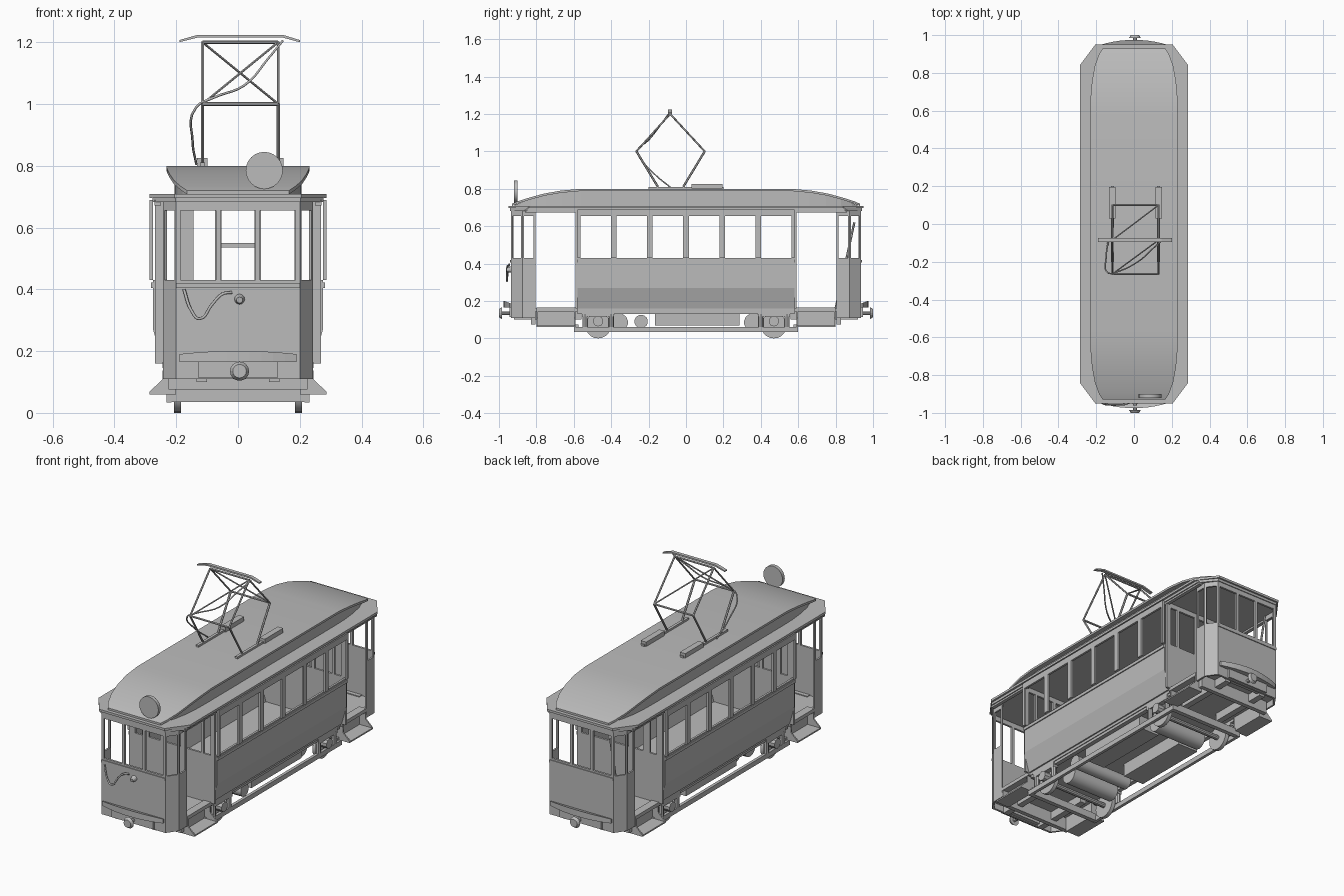
import bpy, bmesh, math
from mathutils import Vector

cube = bpy.data.objects.get("Cube")
if cube:
    bpy.data.objects.remove(cube)

grey = bpy.data.materials.new("plain grey")
grey.use_nodes = True
grey.diffuse_color = (0.5, 0.5, 0.5, 1)
grey.node_tree.nodes["Principled BSDF"].inputs["Base Color"].default_value = (0.5, 0.5, 0.5, 1)


def finish(name, bm, mirror=""):
    """Turn a bmesh into an object, optionally mirrored over X and/or Y."""
    bmesh.ops.recalc_face_normals(bm, faces=bm.faces)
    mesh = bpy.data.meshes.new(name)
    bm.to_mesh(mesh)
    bm.free()
    mesh.materials.append(grey)
    ob = bpy.data.objects.new(name, mesh)
    bpy.context.scene.collection.objects.link(ob)
    if mirror:
        mod = ob.modifiers.new("Mirror", 'MIRROR')
        mod.use_axis = ("X" in mirror, "Y" in mirror, False)
        mod.use_mirror_merge = False
    return ob


def add_prism(bm, points, offset):
    """Extrude a closed outline of 3D points along an offset."""
    face = bm.faces.new([bm.verts.new(p) for p in points])
    out = bmesh.ops.extrude_face_region(bm, geom=[face])
    verts = [v for v in out["geom"] if isinstance(v, bmesh.types.BMVert)]
    bmesh.ops.translate(bm, verts=verts, vec=offset)


def add_box(bm, x0, x1, y0, y1, z0, z1):
    add_prism(bm, [(x0, y0, z0), (x1, y0, z0), (x1, y1, z0), (x0, y1, z0)], (0, 0, z1 - z0))


def box(name, x, y, z, mirror=""):
    bm = bmesh.new()
    add_box(bm, *x, *y, *z)
    return finish(name, bm, mirror)


def prism(name, points, offset, mirror=""):
    bm = bmesh.new()
    add_prism(bm, points, offset)
    return finish(name, bm, mirror)


def cylinder(name, a, b, r, sides=16, mirror="", r2=None):
    bm = bmesh.new()
    a, b = Vector(a), Vector(b)
    bmesh.ops.create_cone(bm, cap_ends=True, segments=sides, radius1=r,
                          radius2=r if r2 is None else r2, depth=(b - a).length)
    bm.transform((b - a).to_track_quat('Z', 'Y').to_matrix().to_4x4())
    bmesh.ops.translate(bm, verts=bm.verts, vec=(a + b) / 2)
    return finish(name, bm, mirror)


def cable(name, points, r=0.004):
    curve = bpy.data.curves.new(name, 'CURVE')
    curve.dimensions = '3D'
    curve.bevel_depth = r
    curve.bevel_resolution = 1
    curve.resolution_u = 5
    spline = curve.splines.new('BEZIER')
    spline.bezier_points.add(len(points) - 1)
    for bp, p in zip(spline.bezier_points, points):
        bp.co = p
        bp.handle_left_type = bp.handle_right_type = 'AUTO'
    curve.materials.append(grey)
    ob = bpy.data.objects.new(name, curve)
    bpy.context.scene.collection.objects.link(ob)


SILL, HEAD, TOP, FLOOR = 0.43, 0.655, 0.69, 0.16


def wall(name, p, q, base, windows, mirror, t=0.012):
    """Wall between two plan points; windows are (start, end) fractions."""
    p, q = Vector((*p, 0)), Vector((*q, 0))
    side = (q - p).cross(Vector((0, 0, 1))).normalized() * t
    bm = bmesh.new()

    def slab(f0, f1, z0, z1):
        a, b = p.lerp(q, f0), p.lerp(q, f1)
        up = Vector((0, 0, z0))
        add_prism(bm, [a + up, b + up, b + side + up, a + side + up], (0, 0, z1 - z0))

    if base < SILL:
        slab(0, 1, base, SILL)
    slab(0, 1, HEAD, TOP)
    edges = [0] + [f for w in windows for f in w] + [1]
    for f0, f1 in zip(edges[::2], edges[1::2]):
        slab(f0, f1, SILL, HEAD)
    return finish(name, bm, mirror)


# Saloon sides with six windows each, tapered below
pitch = 1 / 6
wall("saloon_window_frame", (0.275, 0.58), (0.275, -0.58), SILL,
     [(i * pitch + 0.013, (i + 1) * pitch - 0.013) for i in range(6)], "X", -0.012)
prism("saloon_side_panel", [(0.275, -0.58, SILL), (0.275, -0.58, 0.27), (0.243, -0.58, FLOOR),
      (0.231, -0.58, FLOOR), (0.263, -0.58, 0.27), (0.263, -0.58, SILL)], (0, 1.16, 0), "X")
box("saloon_belt_rail", (0.274, 0.281), (-0.58, 0.58), (0.405, 0.422), "X")

# Bulkheads between saloon and platforms
wall("bulkhead", (-0.268, -0.58), (0.268, -0.58), FLOOR,
     [(0.07, 0.15), (0.23, 0.36), (0.4, 0.6), (0.64, 0.84), (0.87, 0.95)], "Y")
box("bulkhead_door_bar", (-0.06, 0.06), (-0.58, -0.57), (0.535, 0.55), "Y")

# Platform end walls
wall("end_wall", (-0.2, -0.935), (0.2, -0.935), 0.11,
     [(0.035, 0.32), (0.36, 0.64), (0.68, 0.965)], "Y", -0.012)
wall("corner_wall", (0.2, -0.935), (0.243, -0.875), 0.11, [(0.12, 0.88)], "XY", -0.01)
wall("platform_side_wall", (0.243, -0.875), (0.243, -0.805), 0.11, [(0.13, 0.85)], "XY", -0.01)
box("end_belt_rail", (-0.2, 0.2), (-0.94, -0.934), (0.405, 0.42), "Y")
box("door_header", (0.25, 0.27), (-0.86, -0.57), (0.672, 0.69), "XY")
cylinder("platform_pole", (-0.15, 0.8, FLOOR), (-0.155, 0.9, 0.62), 0.006, 6)


def octagon(w, l, cw, cl, z):
    """Plan outline with cut corners."""
    q = [(cw, -l), (w, -cl), (w, cl), (cw, l)]
    return [(x, y, z) for x, y in q + [(-x, y) for x, y in reversed(q)]]


# Floors and lower roof cornice
prism("floor", octagon(0.235, 0.925, 0.195, 0.865, 0.145), (0, 0, 0.015))
prism("roof_cornice_lower", octagon(0.276, 0.94, 0.202, 0.85, 0.682), (0, 0, 0.014))
prism("roof_cornice_upper", octagon(0.287, 0.95, 0.205, 0.84, 0.696), (0, 0, 0.013))


def roof_loft(name, stations, inset, drop, thick):
    """Loft a deck lengthwise; thick=None runs the skirt down to the cornice."""
    bm = bmesh.new()
    rings = []
    for y, w, z in stations:
        w, z1 = w - inset, z - drop
        z0 = 0.705 if thick is None else z1 - thick
        z1 = max(z1, z0 + 0.002)
        rings.append([bm.verts.new(p) for p in
                      [(-w, y, z0), (w, y, z0), (w, y, z1), (-w, y, z1)]])
    for a, b in zip(rings, rings[1:]):
        for i in range(4):
            j = (i + 1) % 4
            bm.faces.new([a[i], a[j], b[j], b[i]])
    bm.faces.new(rings[0])
    bm.faces.new(rings[-1])
    return finish(name, bm)


# Raised upper roof: ends narrow and curve down
half = [(0.93, 0.165, 0.72), (0.9, 0.185, 0.733), (0.84, 0.207, 0.752),
        (0.76, 0.222, 0.774), (0.67, 0.23, 0.79), (0.57, 0.232, 0.799)]
stations = [(-y, w, z) for y, w, z in half] + [(y, w, z) for y, w, z in reversed(half)]
roof_loft("upper_roof_deck", stations, 0, 0, 0.012)
roof_loft("upper_roof_wall", [(y * 0.985, w, z) for y, w, z in stations], 0.027, 0.008, None)

# Headlamp disc on the roof
cylinder("roof_lamp", (0.085, -0.92, 0.785), (0.085, -0.9, 0.785), 0.06, 24)
box("roof_lamp_stem", (0.075, 0.095), (-0.915, -0.905), (0.705, 0.74))

# Pantograph
LEFT, RIGHT = -0.115, 0.13
for x in (LEFT, RIGHT):
    box("pantograph_base", (x - 0.008, x + 0.008), (-0.2, 0.2), (0.799, 0.81))
    box("pantograph_spring_box", (x - 0.017, x + 0.017), (0.03, 0.195), (0.8, 0.825))
    for foot, knee in ((-0.15, -0.265), (-0.015, 0.1)):
        cylinder("pantograph_lower_arm", (x, foot, 0.81), (x, knee, 1.0), 0.006, 6)
        cylinder("pantograph_upper_arm", (x, knee, 1.0), (x, -0.085, 1.2), 0.005, 6)
for knee, flip in ((-0.265, 1), (0.1, -1)):
    a, b = (LEFT, RIGHT)[::flip]
    cylinder("pantograph_knee_bar", (LEFT, knee, 1.0), (RIGHT, knee, 1.0), 0.006, 6)
    cylinder("pantograph_brace", (a, knee, 1.0), (b, -0.085, 1.2), 0.004, 6)
cylinder("pantograph_top_bar", (LEFT, -0.085, 1.2), (RIGHT, -0.085, 1.2), 0.006, 6)
prism("pantograph_shoe", [(-0.19, -0.095, 1.2), (-0.13, -0.095, 1.215), (0.145, -0.095, 1.215),
      (0.2, -0.095, 1.2), (0.2, -0.095, 1.207), (0.145, -0.095, 1.224),
      (-0.13, -0.095, 1.224), (-0.19, -0.095, 1.207)], (0, 0.02, 0))
cable("pantograph_cable", [(-0.135, -0.08, 0.805), (-0.147, -0.17, 0.88), (-0.135, -0.26, 0.99),
      (-0.08, -0.25, 1.02), (0.02, -0.2, 1.06), (0.1, -0.13, 1.15), (0.145, -0.09, 1.205)])

# Front socket, cable, bumpers and couplers
cylinder("front_socket", (0.005, -0.935, 0.368), (0.005, -0.96, 0.365), 0.017, 12, r2=0.01)
cable("front_cable", [(-0.175, -0.945, 0.4), (-0.15, -0.955, 0.33), (-0.125, -0.957, 0.305),
      (-0.085, -0.957, 0.35), (-0.05, -0.955, 0.385), (-0.02, -0.945, 0.39)], 0.005)
arc = [(0.19 * f / 5, -0.945 - 0.03 * (1 - (f / 5) ** 2), 0.165) for f in range(-5, 6)]
bm = bmesh.new()
add_prism(bm, [(0.19, -0.93, 0.165)] + arc[::-1] + [(-0.19, -0.93, 0.165)], (0, 0, 0.02))
for v in bm.verts:
    if v.co.z > 0.17:
        v.co.z += (-0.93 - v.co.y) * 0.35
finish("bumper", bm, "Y")
box("coupler_block", (-0.13, 0.13), (-0.945, -0.9), (0.115, 0.165), "Y")
cylinder("coupler_rod", (0.005, -0.93, 0.135), (0.005, -0.99, 0.135), 0.01, 8, "Y")
cylinder("coupler_disc", (0.005, -0.985, 0.135), (0.005, -1.0, 0.135), 0.031, 16, "Y", 0.022)

# Entrance steps
box("step_tread", (0.2, 0.287), (-0.8, -0.59), (0.06, 0.068), "XY")
box("step_riser", (0.2, 0.208), (-0.8, -0.59), (0.06, 0.15), "XY")
box("step_sill", (0.2, 0.245), (-0.8, -0.58), (0.145, 0.165), "XY")
for y in (-0.8, -0.598):
    prism("step_cheek", [(0.2, y, 0.15), (0.243, y, 0.15), (0.245, y, 0.108),
          (0.287, y, 0.068), (0.287, y, 0.06), (0.2, y, 0.06)], (0, 0.008, 0), "XY")

# Running gear: wheels, axles, side beams, springs
for y in (-0.47, 0.47):
    cylinder("wheel", (0.185, y, 0.068), (0.207, y, 0.068), 0.068, 20, "X")
    cylinder("axle", (-0.19, y, 0.068), (0.19, y, 0.068), 0.014, 10)
    cylinder("axle_box", (0.2, y, 0.092), (0.245, y, 0.092), 0.028, 10, "X")
    box("axle_spring", (0.205, 0.235), (y - 0.085, y + 0.085), (0.118, 0.148), "X")
    for s in (-1, 1):
        cylinder("axle_damper", (0.222, y + s * 0.07, 0.06), (0.222, y + s * 0.07, 0.13), 0.014, 8, "X")
box("truck_side_beam", (0.215, 0.232), (-0.6, 0.6), (0.033, 0.06), "X")
box("truck_end_beam", (-0.22, 0.22), (-0.6, -0.575), (0.035, 0.075), "Y")
box("sole_bar", (0.205, 0.23), (-0.58, 0.58), (0.13, 0.16), "X")
box("platform_beam", (0.1, 0.135), (-0.92, -0.56), (0.1, 0.146), "XY")
box("platform_cross_beam", (-0.225, 0.225), (-0.83, -0.805), (0.075, 0.146), "Y")

# Underfloor equipment
box("equipment_box", (0.07, 0.2), (-0.165, 0.285), (0.07, 0.147), "X")
cylinder("air_tank", (-0.15, -0.24, 0.09), (0.21, -0.24, 0.09), 0.036, 14)
for y in (-0.36, 0.36):
    cylinder("traction_motor", (-0.15, y, 0.085), (0.15, y, 0.085), 0.05, 14)

# Smooth the round parts only
bpy.ops.object.select_all(action='DESELECT')
for ob in bpy.context.scene.objects:
    if ob.name.split(".")[0] in {"wheel", "air_tank", "traction_motor", "roof_lamp", "axle", "upper_roof_deck"}:
        ob.select_set(True)
        bpy.context.view_layer.objects.active = ob
bpy.ops.object.shade_smooth_by_angle(angle=math.radians(30))
